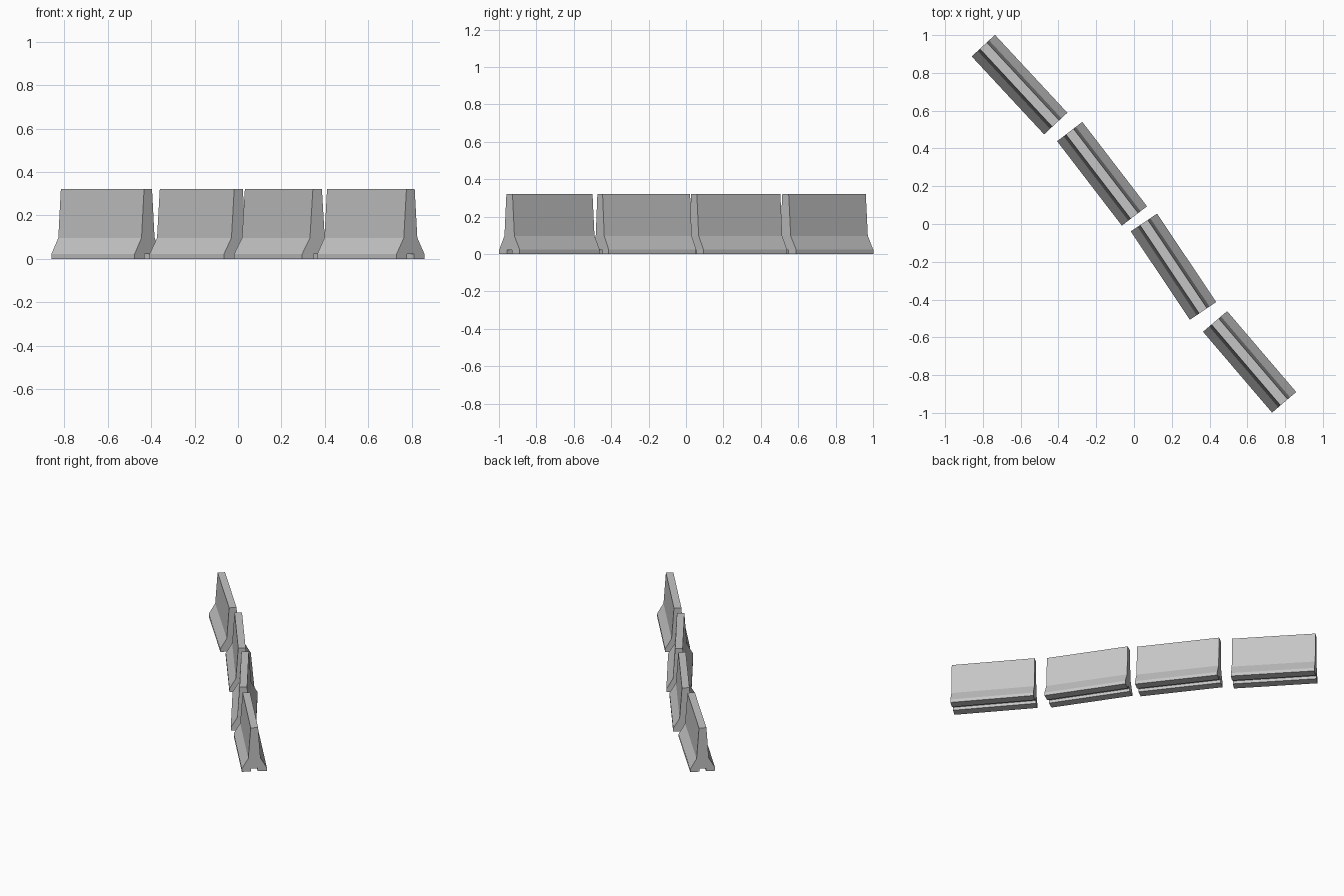
import bpy
import bmesh
import math

cube = bpy.data.objects.get("Cube")
if cube:
    bpy.data.objects.remove(cube, do_unlink=True)

# Plain concrete colour
GREY = (0.56, 0.56, 0.56, 1.0)
concrete = bpy.data.materials.new("concrete grey")
concrete.use_nodes = True
concrete.diffuse_color = GREY
concrete.node_tree.nodes["Principled BSDF"].inputs["Base Color"].default_value = GREY

LENGTH = 0.563
# Half cross-section (half width, height): drainage groove, foot, flare, wall, top
HALF = [(0.022, 0.022), (0.022, 0.0), (0.084, 0.0), (0.084, 0.023),
        (0.041, 0.097), (0.025, 0.322)]
PROFILE = HALF + [(-y, z) for y, z in reversed(HALF)]


def make_barrier_mesh():
    """Extrude the mirrored cross-section along local x."""
    bm = bmesh.new()
    end = bm.faces.new([bm.verts.new((-LENGTH / 2, y, z)) for y, z in PROFILE])
    out = bmesh.ops.extrude_face_region(bm, geom=[end], use_keep_orig=True)
    moved = [v for v in out["geom"] if isinstance(v, bmesh.types.BMVert)]
    bmesh.ops.translate(bm, verts=moved, vec=(LENGTH, 0, 0))
    bmesh.ops.recalc_face_normals(bm, faces=bm.faces)
    mesh = bpy.data.meshes.new("road_barrier")
    bm.to_mesh(mesh)
    bm.free()
    mesh.materials.append(concrete)
    return mesh


# Four barriers in a slightly bent row: x, y, heading in degrees
barrier_mesh = make_barrier_mesh()
ROW = [(-0.606, 0.738, -47.1), (-0.169, 0.266, -52.5),
       (0.209, -0.226, -56.2), (0.612, -0.730, -49.5)]
for i, (x, y, heading) in enumerate(ROW, 1):
    barrier = bpy.data.objects.new(f"road_barrier_{i}", barrier_mesh)
    barrier.location = (x, y, 0)
    barrier.rotation_euler.z = math.radians(heading)
    bpy.context.collection.objects.link(barrier)
